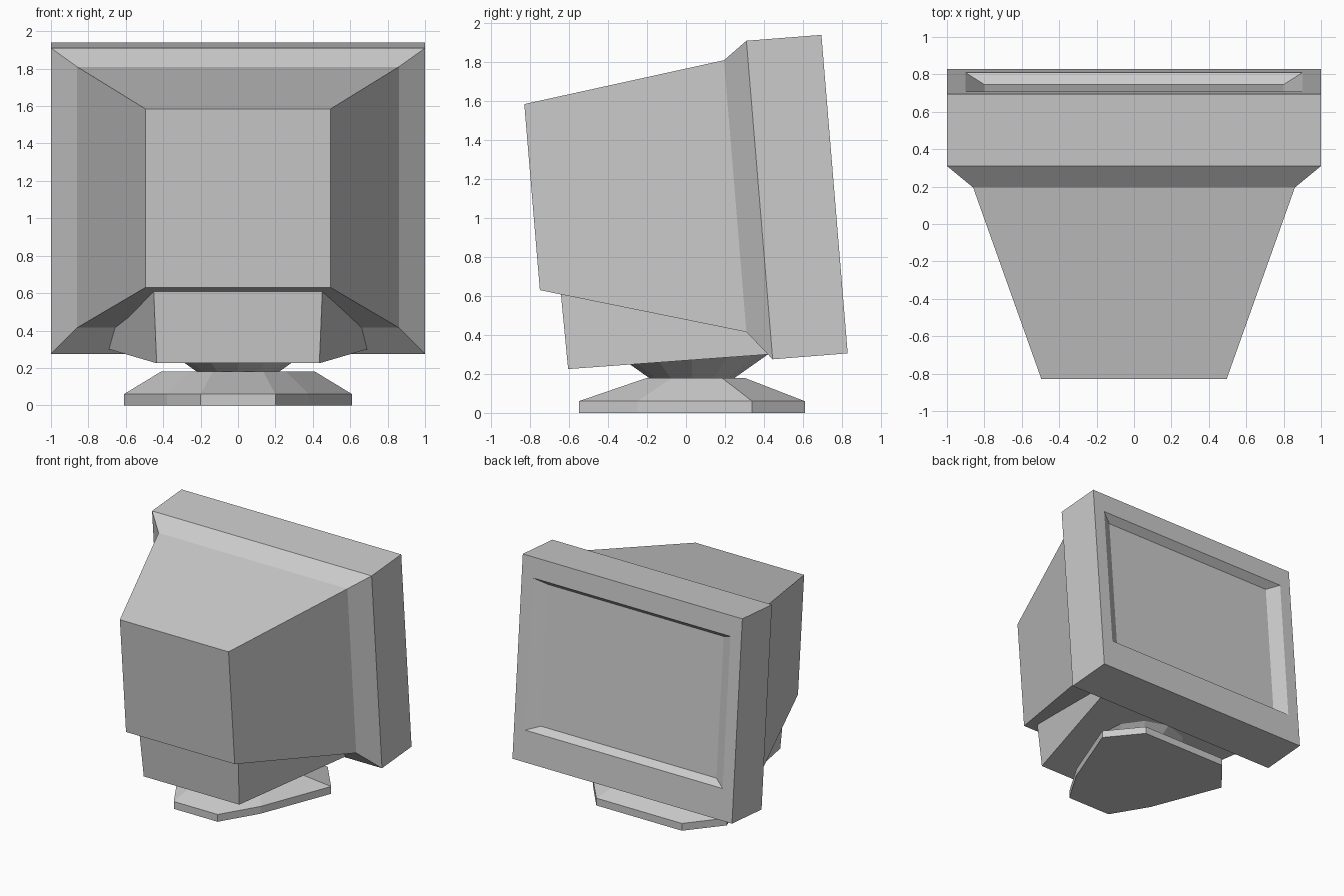
import bpy, bmesh

if "Cube" in bpy.data.objects:
    bpy.data.objects.remove(bpy.data.objects["Cube"])


def loft(name, rings):
    """Skin a stack of equal-length point rings and cap both ends."""
    bm = bmesh.new()
    loops = [[bm.verts.new(p) for p in ring] for ring in rings]
    n = len(loops[0])
    for a, b in zip(loops, loops[1:]):
        for i in range(n):
            j = (i + 1) % n
            bm.faces.new((a[i], a[j], b[j], b[i]))
    bm.faces.new(loops[0])
    bm.faces.new(loops[-1])
    bmesh.ops.recalc_face_normals(bm, faces=bm.faces)
    mesh = bpy.data.meshes.new(name)
    bm.to_mesh(mesh)
    bm.free()
    obj = bpy.data.objects.new(name, mesh)
    bpy.context.collection.objects.link(obj)
    return obj


def slab(top_w, top, bot_w, bottom):
    """Symmetric four-point ring from a (y, z) top and bottom."""
    return [(-top_w, *top), (top_w, *top), (bot_w, *bottom), (-bot_w, *bottom)]


def screen(half_w, v0, v1, depth):
    """Ring in the tilted screen plane, v measured down from its top edge."""
    def pt(v):
        return (0.695 + 0.0823 * v - 0.9966 * depth,
                1.94 - 0.9966 * v - 0.0823 * depth)
    return slab(half_w, pt(v0), half_w, pt(v1))


# Tilted casing with flared bezel and recessed screen
loft("monitor_casing", [
    slab(0.495, (-0.83, 1.585), 0.495, (-0.75, 0.63)),
    slab(0.86, (0.195, 1.81), 0.86, (0.31, 0.415)),
    slab(1.0, (0.31, 1.91), 1.0, (0.445, 0.275)),
    screen(1.0, 0.0, 1.64, 0.0),
    screen(0.9, 0.166, 1.385, 0.0),
    screen(0.8, 0.21, 1.345, 0.06),
])

# Wedge under the casing
loft("lower_housing", [
    slab(0.452, (-0.645, 0.64), 0.435, (-0.605, 0.225)),
    slab(0.67, (0.395, 0.60), 0.69, (0.42, 0.30)),
])

# Stand foot: faceted outline, vertical rim then sloped top
half = [(0.2, -0.55), (0.38, -0.25), (0.61, 0.34), (0.39, 0.61)]
outline = half + [(-x, y) for x, y in reversed(half)]
loft("stand_foot", [
    [(x, y, 0.0) for x, y in outline],
    [(x, y, 0.06) for x, y in outline],
    [(x * 0.675, -0.2 + (y + 0.55) * 0.431, 0.18) for x, y in outline],
])

# Swivel neck widening upwards into the wedge
bpy.ops.mesh.primitive_cone_add(vertices=12, radius1=0.22, radius2=0.39,
                                depth=0.12, location=(0, 0.03, 0.24))
bpy.context.object.name = "swivel_neck"
